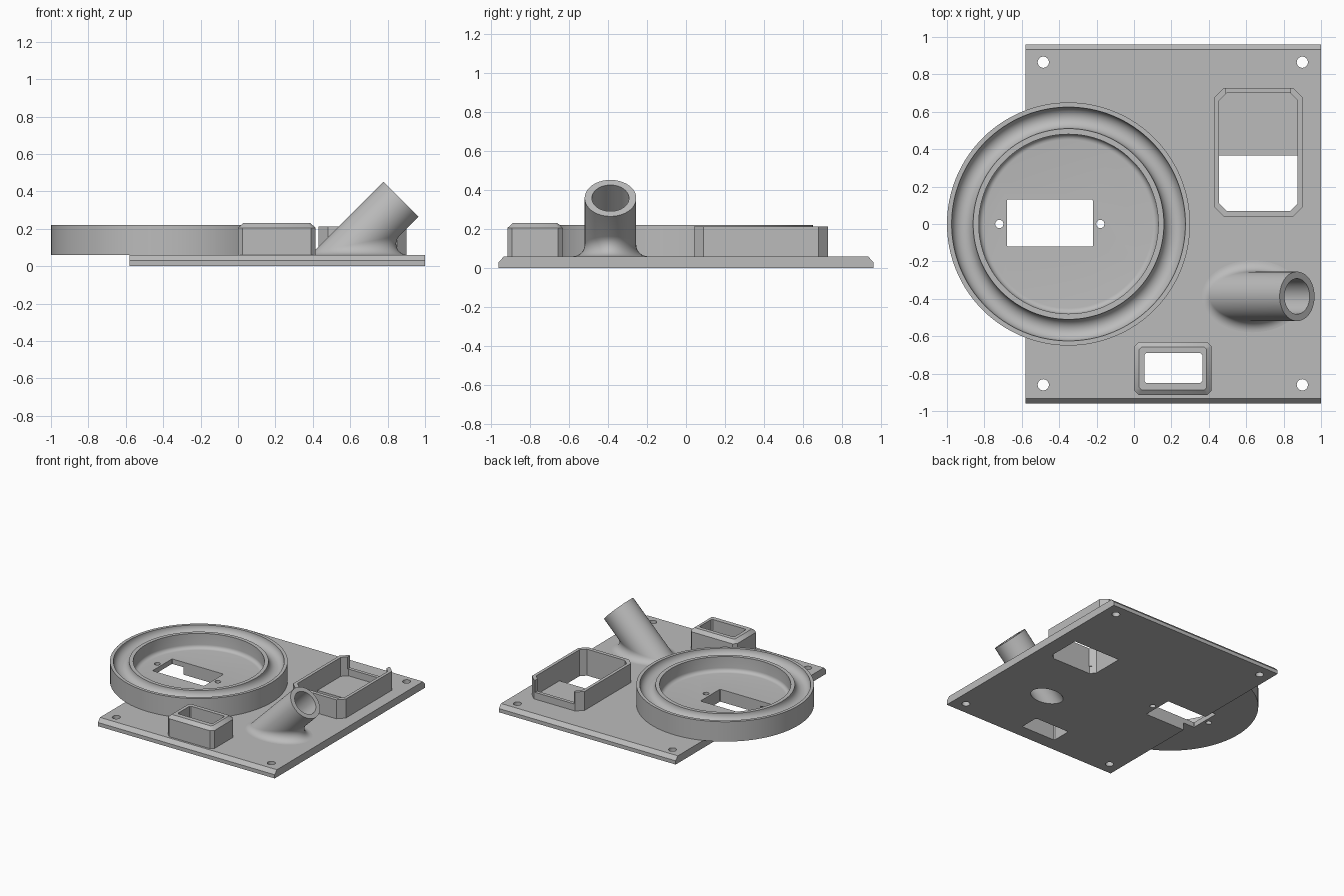
import bpy, bmesh
from math import sin, cos, pi, sqrt
from mathutils import Vector

if "Cube" in bpy.data.objects:
    bpy.data.objects.remove(bpy.data.objects["Cube"])

grey = bpy.data.materials.new("plain grey")
grey.use_nodes = True
COLOUR = (0.5, 0.5, 0.5, 1)
grey.diffuse_color = COLOUR
grey.node_tree.nodes["Principled BSDF"].inputs["Base Color"].default_value = COLOUR

TOP = 0.06      # top of the base plate
SEG = 96


def loft(name, loops, ring=False):
    """Skin matching loops; ring joins last to first, otherwise the ends are capped."""
    bm = bmesh.new()
    rows = [[bm.verts.new(p) for p in loop] for loop in loops]
    n = len(rows[0])
    pairs = list(zip(rows, rows[1:])) + ([(rows[-1], rows[0])] if ring else [])
    for a, b in pairs:
        for i in range(n):
            j = (i + 1) % n
            bm.faces.new((a[i], a[j], b[j], b[i]))
    if not ring:
        bm.faces.new(rows[0])
        bm.faces.new(rows[-1])
    bmesh.ops.recalc_face_normals(bm, faces=bm.faces)
    mesh = bpy.data.meshes.new(name)
    bm.to_mesh(mesh)
    bm.free()
    mesh.materials.append(grey)
    obj = bpy.data.objects.new(name, mesh)
    bpy.context.collection.objects.link(obj)
    return obj


def rect(x0, x1, y0, y1, z, c):
    """Rectangle with corners cut by c."""
    return [(x0 + c, y0, z), (x1 - c, y0, z), (x1, y0 + c, z), (x1, y1 - c, z),
            (x1 - c, y1, z), (x0 + c, y1, z), (x0, y1 - c, z), (x0, y0 + c, z)]


def circle(x, y, r, z, n=SEG):
    return [(x + r * cos(2 * pi * i / n), y + r * sin(2 * pi * i / n), z) for i in range(n)]


def box_cutter(x0, x1, y0, y1, z0, z1, c=0.004):
    return loft("cutter", [rect(x0, x1, y0, y1, z, c) for z in (z0, z1)])


def hole_cutter(x, y, r):
    return loft("cutter", [circle(x, y, r, z, 32) for z in (-0.1, 0.15)])


def select(obj):
    bpy.ops.object.select_all(action="DESELECT")
    obj.select_set(True)
    bpy.context.view_layer.objects.active = obj


def cut(obj, cutters):
    select(obj)
    for c in cutters:
        c.hide_render = True
        mod = obj.modifiers.new("cut", "BOOLEAN")
        mod.operation, mod.solver, mod.object = "DIFFERENCE", "EXACT", c
        bpy.ops.object.modifier_apply(modifier=mod.name)
        bpy.data.objects.remove(c)


def servo_cutters():
    return [box_cutter(-0.68, -0.22, -0.12, 0.13, -0.1, 0.15),
            hole_cutter(-0.72, 0, 0.022), hole_cutter(-0.18, 0, 0.022)]


# Angled tube geometry: leans 45 degrees towards +x
TX, TY, R_OUT, R_IN, FILLET = 0.514, -0.387, 0.132, 0.095, 0.06
angles = [2 * pi * i / SEG for i in range(SEG)]


def tube_slice(r, z):
    return [(TX + z + r * sqrt(2) * cos(t), TY + r * sin(t), z) for t in angles]


def tube_end(r):
    mid = Vector((0.872, TY, 0.358))
    return [mid + r * Vector((cos(t) / sqrt(2), sin(t), -cos(t) / sqrt(2))) for t in angles]


def fillet_loop(f):
    """Rolling-ball blend from the plate (f=0) to the tube wall (f=1)."""
    pts = []
    for t in angles:
        r = R_OUT + FILLET
        z = TOP + FILLET
        ball = Vector((TX + z + r * sqrt(2) * cos(t), TY + r * sin(t), z))
        wall = Vector((-cos(t) / sqrt(2), -sin(t), cos(t) / sqrt(2)))
        pts.append(ball + FILLET * Vector((0, 0, -1)).slerp(wall, f))
    return pts


# Base plate with bevelled front and back edges
section = [(-0.96, 0), (0.96, 0), (0.96, 0.03), (0.932, TOP), (-0.932, TOP), (-0.96, 0.03)]
plate = loft("base_plate", [[(x, y, z) for y, z in section] for x in (-0.58, 1.0)])
cutters = [hole_cutter(x, y, 0.03) for x in (-0.485, 0.9) for y in (-0.86, 0.865)]
cutters += servo_cutters()
cutters.append(box_cutter(0.055, 0.365, -0.85, -0.69, -0.1, 0.15, 0.01))
window = [(0.49, 0.07), (0.835, 0.07), (0.875, 0.11), (0.875, 0.365), (0.455, 0.365), (0.455, 0.11)]
cutters.append(loft("cutter", [[(x, y, z) for x, y in window] for z in (-0.1, 0.15)]))
cutters.append(loft("cutter", [tube_slice(R_IN, z) for z in (-0.1, 0.1)]))
cut(plate, cutters)

# Round dish with a grooved rim
RIM, FLOOR = 0.22, 0.10
profile = [(0.65, TOP), (0.65, RIM), (0.625, RIM)]
for i in range(1, 16):
    a = pi * i / 16
    profile.append((0.5675 + 0.0575 * cos(a), RIM - 0.0575 * sin(a)))
profile += [(0.51, RIM), (0.48, RIM)]
for i in range(7):
    a = pi / 2 * i / 6
    profile.append((0.45 + 0.03 * cos(a), FLOOR + 0.03 - 0.03 * sin(a)))
dish = loft("round_dish", [circle(-0.35, 0, r, z, 128) for r, z in profile])
cut(dish, servo_cutters())

# Small socket with a bevelled rim
X0, X1, Y0, Y1 = 0.0, 0.415, -0.915, -0.63
socket = loft("small_socket", [
    rect(X0, X1, Y0, Y1, TOP, 0.025),
    rect(X0, X1, Y0, Y1, 0.205, 0.025),
    rect(X0 + 0.028, X1 - 0.028, Y0 + 0.028, Y1 - 0.028, 0.23, 0.012),
    rect(0.055, 0.365, -0.85, -0.69, 0.23, 0.01),
    rect(0.055, 0.365, -0.85, -0.69, TOP, 0.01)], ring=True)

# Large open tray with a lowered back wall
outer, inner = (0.43, 0.9, 0.04, 0.728), (0.455, 0.875, 0.07, 0.7)
tray = loft("large_tray", [
    rect(*outer, TOP, 0.05), rect(*outer, 0.213, 0.05),
    rect(*inner, 0.213, 0.04), rect(*inner, TOP, 0.04)], ring=True)
cut(tray, [box_cutter(0.492, 0.838, 0.6, 0.8, 0.115, 0.3)])

# Angled tube with a blended foot
tube = loft("angled_tube", [fillet_loop(i / 10) for i in range(11)]
            + [tube_end(R_OUT), tube_end(R_IN), tube_slice(R_IN, TOP)], ring=True)

for obj in (plate, dish, socket, tray, tube):
    select(obj)
    bpy.ops.object.shade_smooth_by_angle(angle=pi / 6)
